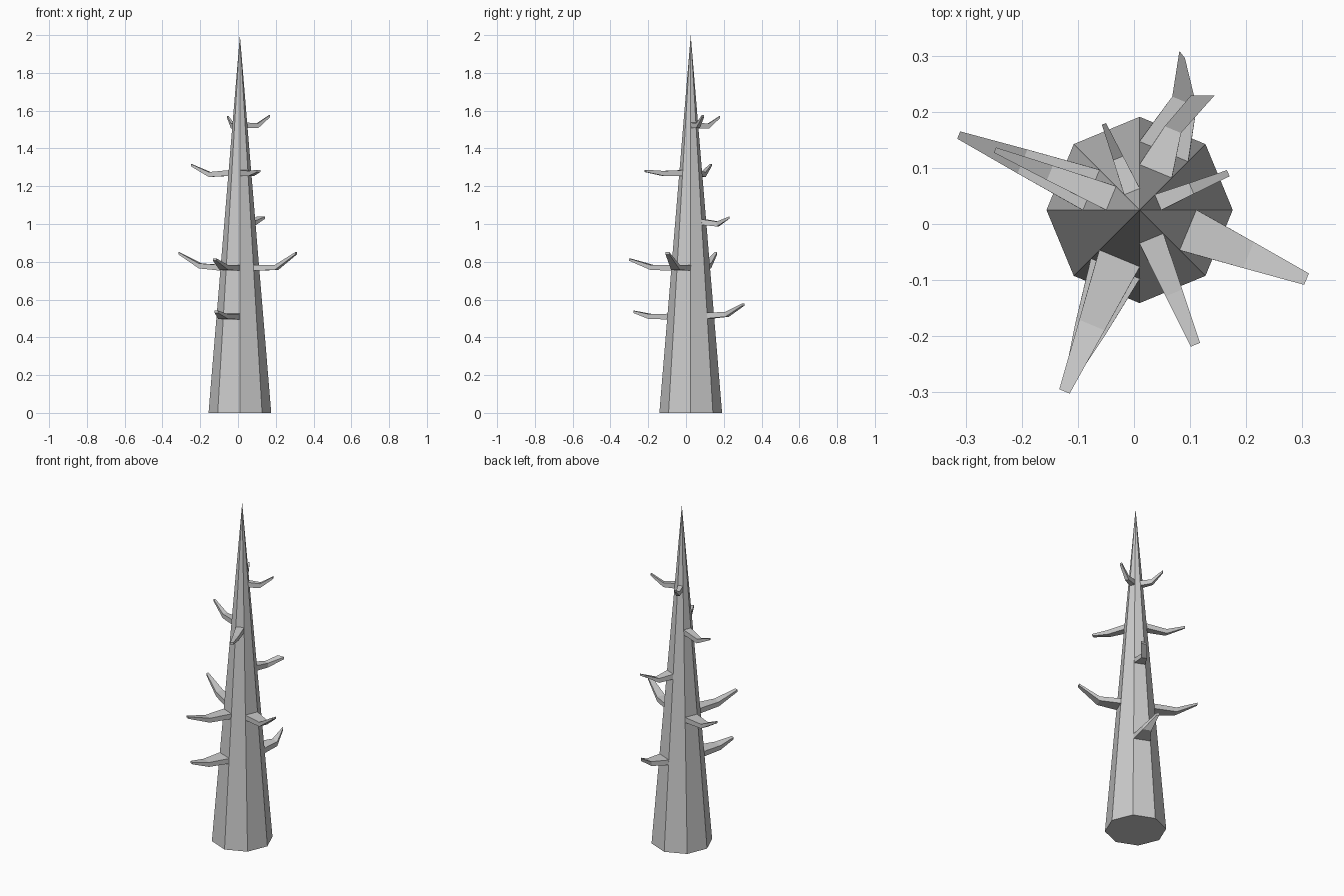
import bpy, bmesh, math
from mathutils import Vector

if "Cube" in bpy.data.objects:
    bpy.data.objects.remove(bpy.data.objects["Cube"])

CX, CY, R, H = 0.01, 0.025, 0.166, 2.0
COS = math.cos(math.pi / 8)
SIN = math.sin(math.pi / 8)


def make_object(name, bm):
    bmesh.ops.recalc_face_normals(bm, faces=bm.faces)
    mesh = bpy.data.meshes.new(name)
    bm.to_mesh(mesh)
    bm.free()
    obj = bpy.data.objects.new(name, mesh)
    obj.location = (CX, CY, 0)
    bpy.context.collection.objects.link(obj)
    return obj


# Trunk: eight-sided spike
bm = bmesh.new()
ring = [bm.verts.new((R * math.cos(i * math.pi / 4), R * math.sin(i * math.pi / 4), 0))
        for i in range(8)]
apex = bm.verts.new((0, 0, H))
bm.faces.new(ring)
for i in range(8):
    bm.faces.new((ring[i], ring[(i + 1) % 8], apex))
make_object("trunk", bm)


def branch(name, angle, z, mid, tip, tip_half, shift=0.0, yaw=0.0):
    """Branch growing from one trunk face; mid and tip are (distance, height)."""
    a = math.radians(angle)
    n = Vector((math.cos(a), math.sin(a), 0))
    t = Vector((-math.sin(a), math.cos(a), 0))
    base_half = R * (1 - z / H) * SIN
    y = math.radians(yaw)
    t_tip = t * math.cos(y) - n * math.sin(y)
    mid_half = (base_half + tip_half) / 2 if not shift else 0.024 * base_half / 0.048
    # Each section: centre distance, sideways shift, height, half width, half thickness
    sections = [
        (None, 0, z, base_half, 0.015, t),
        (mid[0], 0, mid[1], mid_half, 0.013, t),
        (tip[0], shift, tip[1], tip_half, 0.006, t_tip),
    ]
    bm = bmesh.new()
    rings = []
    for d, s, h, w, k, side in sections:
        loop = []
        for sw, sk in ((-1, -1), (1, -1), (1, 1), (-1, 1)):
            hz = h + sk * k
            dist = R * (1 - hz / H) * COS - 0.001 if d is None else d
            loop.append(bm.verts.new(n * dist + t * s + side * (sw * w) + Vector((0, 0, hz))))
        rings.append(loop)
    for r0, r1 in zip(rings, rings[1:]):
        for i in range(4):
            j = (i + 1) % 4
            bm.faces.new((r0[i], r0[j], r1[j], r1[i]))
    bm.faces.new(rings[0])
    bm.faces.new(rings[-1])
    make_object(name, bm)


# Branches, from the bottom up
branch("low_front_branch", -112.5, 0.51, (0.23, 0.51), (0.325, 0.535), 0.010)
branch("low_back_branch", 67.5, 0.515, (0.209, 0.522), (0.285, 0.573), 0.008, 0.036, -30)
branch("mid_front_branch", -112.5, 0.768, (0.222, 0.77), (0.35, 0.812), 0.010)
branch("mid_right_branch", -22.5, 0.768, (0.21, 0.77), (0.322, 0.845), 0.011)
branch("mid_left_branch", 157.5, 0.768, (0.226, 0.778), (0.349, 0.845), 0.007)
branch("upper_back_branch", 67.5, 1.01, (0.155, 1.0), (0.232, 1.034), 0.021, -0.026, 22.5)
branch("upper_front_branch", -67.5, 1.27, (0.16, 1.268), (0.26, 1.281), 0.009)
branch("upper_left_branch", 157.5, 1.27, (0.173, 1.262), (0.279, 1.312), 0.005)
branch("top_back_branch", 112.5, 1.522, (0.1, 1.518), (0.166, 1.566), 0.004)
branch("top_right_branch", 22.5, 1.522, (0.1, 1.52), (0.171, 1.572), 0.006)
